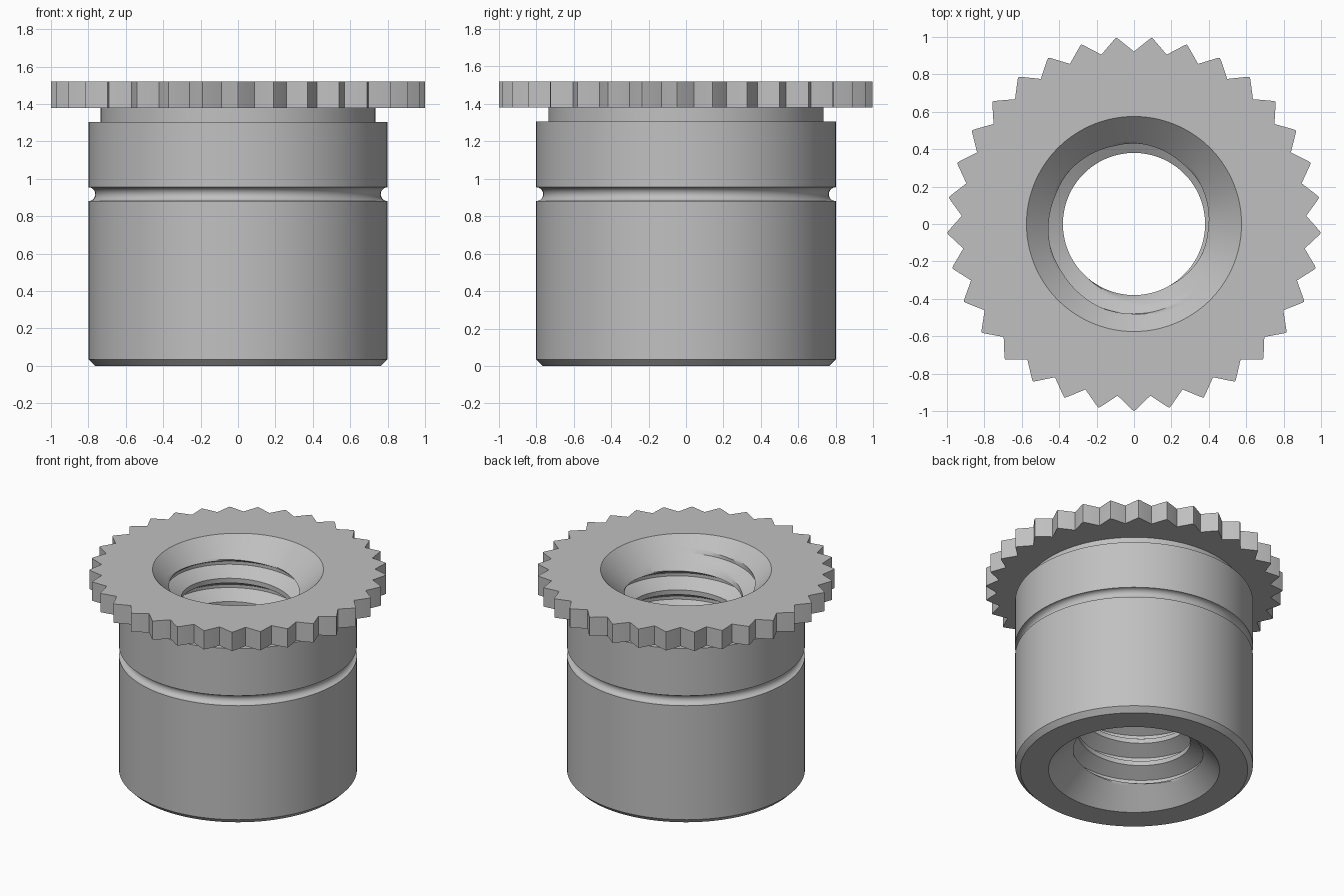
import bpy, bmesh, math

cube = bpy.data.objects.get("Cube")
if cube:
    bpy.data.objects.remove(cube, do_unlink=True)

TEETH = 33
SEG = TEETH * 4            # columns shared by every round part
HEIGHT = 1.52
START = math.pi / 2        # a valley between teeth sits at the back

steel = bpy.data.materials.new("light grey steel")
steel.use_nodes = True
GREY = (0.53, 0.53, 0.53, 1)
steel.diffuse_color = GREY
steel.node_tree.nodes["Principled BSDF"].inputs["Base Color"].default_value = GREY


def polar(r, a, z):
    return (r * math.cos(a), r * math.sin(a), z)


def skin(name, columns, inward=False):
    """Join neighbouring columns of points with quads; columns run upward."""
    bm = bmesh.new()
    cols = [[bm.verts.new(p) for p in col] for col in columns]
    for a, b in zip(cols, cols[1:]):
        for i in range(len(a) - 1):
            quad = [a[i], b[i], b[i + 1], a[i + 1]]
            bm.faces.new(quad[::-1] if inward else quad)
    bmesh.ops.remove_doubles(bm, verts=bm.verts, dist=1e-5)
    bmesh.ops.dissolve_degenerate(bm, edges=bm.edges, dist=1e-5)
    mesh = bpy.data.meshes.new(name)
    bm.to_mesh(mesh)
    bm.free()
    mesh.materials.append(steel)
    ob = bpy.data.objects.new(name, mesh)
    bpy.context.collection.objects.link(ob)
    bpy.ops.object.select_all(action='DESELECT')
    ob.select_set(True)
    bpy.context.view_layer.objects.active = ob
    bpy.ops.object.shade_smooth_by_angle(angle=math.radians(28))
    return ob


angles = [START + 2 * math.pi * i / SEG for i in range(SEG + 1)]

# Body: chamfered foot, round groove, shoulder and neck
groove = [(0.8 - 0.037 * math.sin(t), 0.918 - 0.037 * math.cos(t))
          for t in (math.pi * k / 10 for k in range(11))]
profile = ([(0.575, 0), (0.765, 0), (0.8, 0.035)] + groove
           + [(0.8, 1.305), (0.735, 1.305), (0.735, 1.38)])
skin("body", [[polar(r, a, z) for r, z in profile] for a in angles])

# Toothed flange: valley, shoulder, tip, shoulder for every tooth
tooth = [(0.0, 0.922), (0.44, 0.992), (0.5, 1.0), (0.56, 0.992)]
flange = []
for i, a in enumerate(angles):
    frac, r = tooth[i % 4]
    t = START + 2 * math.pi * (i // 4 + frac) / TEETH
    flange.append([polar(0.735, a, 1.38), polar(r, t, 1.38),
                   polar(r, t, HEIGHT), polar(0.575, a, HEIGHT)])
skin("toothed_flange", flange)

# Threaded bore: right-hand V thread opened by a countersink at each end
PITCH, MINOR, MAJOR = 0.173, 0.38, 0.48
FLANK = (MAJOR - MINOR) * math.tan(math.radians(30))
CREST = (PITCH - 2 * FLANK) * 0.6
STEPS = 6
turn = [(0, MINOR)]                                   # (height, radius) in one pitch
turn += [(CREST + FLANK * k / STEPS, MINOR + (MAJOR - MINOR) * k / STEPS)
         for k in range(STEPS + 1)]
turn += [(PITCH - FLANK * k / STEPS, MINOR + (MAJOR - MINOR) * k / STEPS)
         for k in range(STEPS, 0, -1)]
PHASE = HEIGHT - 0.08 - PITCH * 0.5                   # groove top at the -x side


def bore_column(a):
    base = PHASE + PITCH * a / (2 * math.pi)
    col = []
    for n in range(-12, 4):
        for dz, r in turn:
            z = min(max(base + n * PITCH + dz, 0), HEIGHT)
            col.append(polar(max(r if 0 < z < HEIGHT else 0, 0.575 - z,
                                 0.575 - (HEIGHT - z)), a, z))
    return col


skin("threaded_bore", [bore_column(a) for a in angles], inward=True)
